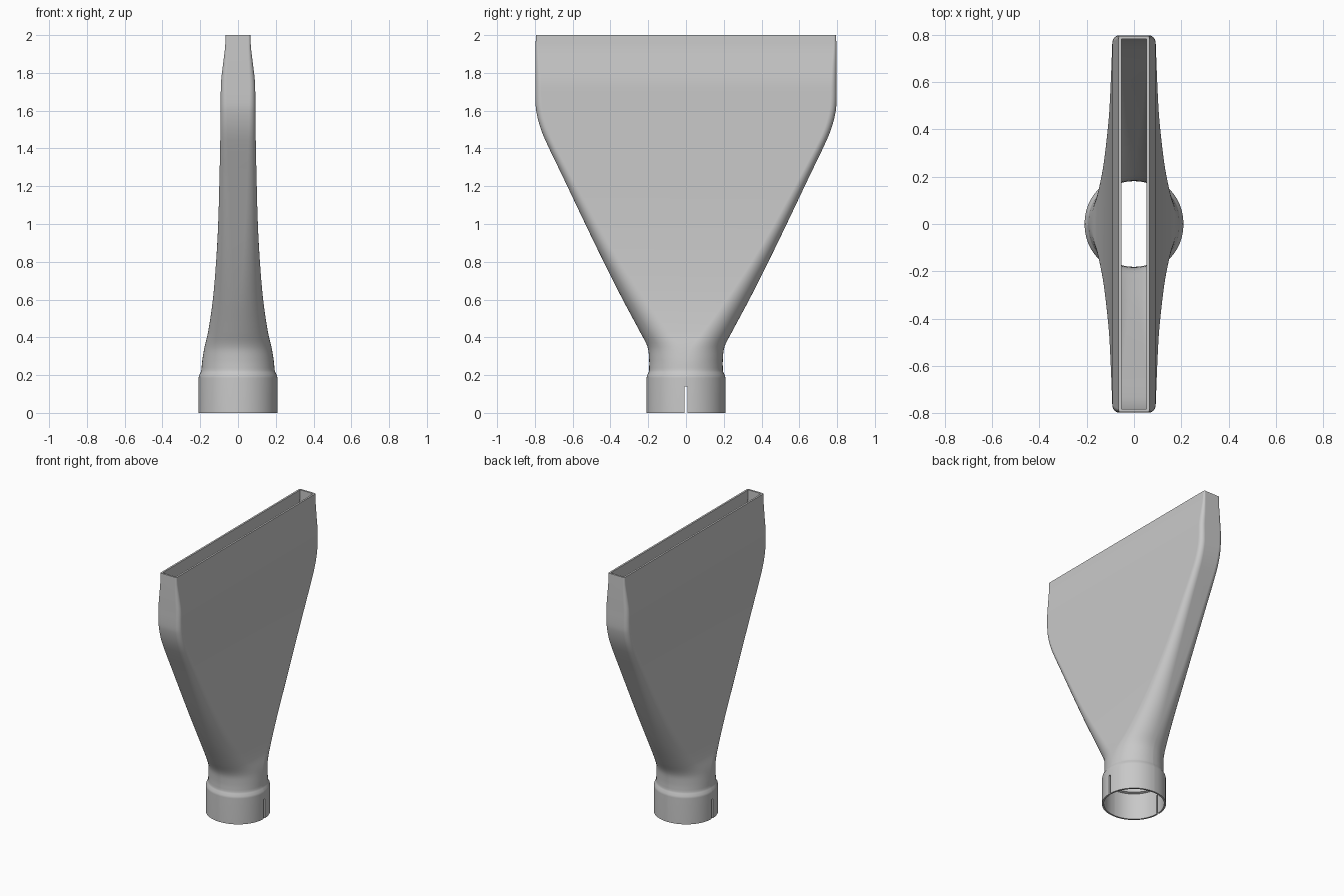
import bpy, bmesh, math

if "Cube" in bpy.data.objects:
    bpy.data.objects.remove(bpy.data.objects["Cube"])

grey = bpy.data.materials.new("light grey plastic")
grey.use_nodes = True
colour = (0.58, 0.58, 0.58, 1)
grey.diffuse_color = colour
grey.node_tree.nodes["Principled BSDF"].inputs["Base Color"].default_value = colour

ARC = 12      # segments per rounded corner
WALL = 0.013

# Body stations: height, half thickness, half width, corner radius / half thickness
BODY = [
    (0.225, 0.194, 0.195, 0.985), (0.28, 0.189, 0.195, 0.985),
    (0.35, 0.177, 0.204, 0.98), (0.43, 0.158, 0.244, 0.96),
    (0.60, 0.133, 0.335, 0.90), (0.80, 0.116, 0.436, 0.76),
    (1.00, 0.105, 0.533, 0.63), (1.25, 0.098, 0.652, 0.50),
    (1.44, 0.094, 0.743, 0.42), (1.52, 0.093, 0.774, 0.39),
    (1.60, 0.092, 0.793, 0.37), (1.66, 0.0915, 0.797, 0.35),
    (1.75, 0.090, 0.797, 0.33), (1.84, 0.080, 0.797, 0.30),
    (1.93, 0.069, 0.796, 0.22), (2.00, 0.065, 0.795, 0.15),
]


def smooth_stations(keys, steps=4):
    """Cubic interpolation of the stations along the height."""
    def slope(i, c):
        lo, hi = keys[max(i - 1, 0)], keys[min(i + 1, len(keys) - 1)]
        return (hi[c] - lo[c]) / (hi[0] - lo[0])
    out = []
    for i in range(len(keys) - 1):
        p, q = keys[i], keys[i + 1]
        h = q[0] - p[0]
        for s in range(steps):
            t = s / steps
            row = [p[0] + h * t]
            for c in (1, 2, 3):
                m, n = slope(i, c) * h, slope(i + 1, c) * h
                d = q[c] - p[c]
                row.append(p[c] + t * m + t * t * (3 * d - 2 * m - n)
                           + t ** 3 * (m + n - 2 * d))
            out.append(tuple(row))
    return out + [keys[-1]]


def ring(bm, z, a, b, f, inset=0.0):
    """Rounded rectangle section, optionally inset by the wall thickness."""
    r = a * f
    cx, cy = a - r, b - r
    r = max(r - inset, 0.002)
    if a * f - inset < r:
        cx, cy = a - inset - r, b - inset - r
    verts = []
    for quad, (sx, sy) in enumerate(((1, 1), (-1, 1), (-1, -1), (1, -1))):
        for k in range(ARC + 1):
            ang = (quad + k / ARC) * math.pi / 2
            verts.append(bm.verts.new((sx * cx + r * math.cos(ang),
                                       sy * cy + r * math.sin(ang), z)))
    return verts


def round_station(z, r):
    return (z, r, r, 0.985)


# Nozzle shell: outer skin upwards, then inner skin back down
body = smooth_stations(BODY)
collar = [round_station(0, 0.209), round_station(0.185, 0.209),
          round_station(0.20, 0.206), round_station(0.215, 0.198)]
socket = [round_station(0.195, 0.181), round_station(0.19, 0.197),
          round_station(0, 0.197)]
bm = bmesh.new()
loops = [ring(bm, *s) for s in collar + body]
loops += [ring(bm, *s, inset=WALL) for s in reversed(body)]
loops += [ring(bm, *s) for s in socket]
for i, low in enumerate(loops):
    high = loops[(i + 1) % len(loops)]
    for j in range(len(low)):
        k = (j + 1) % len(low)
        bm.faces.new((low[j], low[k], high[k], high[j]))
bmesh.ops.recalc_face_normals(bm, faces=bm.faces)
mesh = bpy.data.meshes.new("flat_nozzle")
bm.to_mesh(mesh)
bm.free()
nozzle = bpy.data.objects.new("flat_nozzle", mesh)
bpy.context.collection.objects.link(nozzle)
mesh.materials.append(grey)

# Slots through both sides of the collar
bpy.ops.mesh.primitive_cube_add(size=1, location=(0, 0, 0.04))
cutter = bpy.context.object
cutter.name = "slot_cutter"
cutter.scale = (0.6, 0.014, 0.2)
cutter.hide_render = True
cutter.data.materials.append(grey)

bpy.ops.object.select_all(action='DESELECT')
bpy.context.view_layer.objects.active = nozzle
nozzle.select_set(True)
cut = nozzle.modifiers.new("slots", 'BOOLEAN')
cut.operation = 'DIFFERENCE'
cut.solver = 'EXACT'
cut.object = cutter
bpy.ops.object.modifier_apply(modifier=cut.name)
bpy.data.objects.remove(cutter)

# Smooth skin with crisp rims
bpy.ops.object.shade_smooth_by_angle(angle=math.radians(35))
weighted = nozzle.modifiers.new("even_shading", 'WEIGHTED_NORMAL')
weighted.keep_sharp = True
